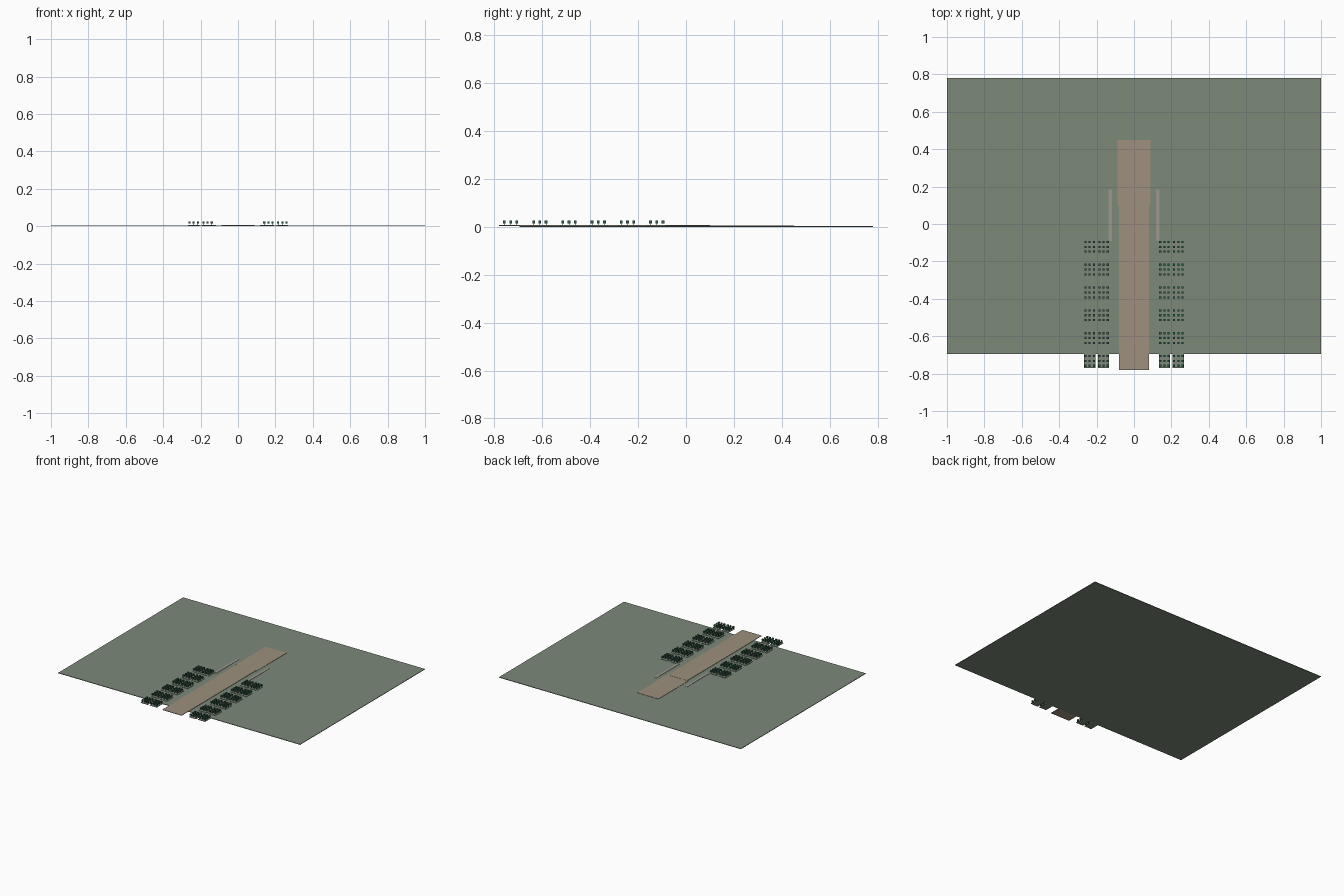
import bpy, bmesh

if "Cube" in bpy.data.objects:
    bpy.data.objects.remove(bpy.data.objects["Cube"])

def material(name, rgb):
    m = bpy.data.materials.new(name)
    m.diffuse_color = (*rgb, 1)
    m.use_nodes = True
    m.node_tree.nodes["Principled BSDF"].inputs["Base Color"].default_value = m.diffuse_color
    return m

GRASS = material("grass", (0.20, 0.25, 0.19))
PAVING = material("paving", (0.34, 0.28, 0.21))
EDGING = material("edging", (0.33, 0.31, 0.28))
LEAF = material("leaf", (0.03, 0.12, 0.07))

def add_box(bm, x0, x1, y0, y1, z0, z1):
    v = bmesh.ops.create_cube(bm, size=1)["verts"]
    bmesh.ops.scale(bm, verts=v, vec=(x1 - x0, y1 - y0, z1 - z0))
    bmesh.ops.translate(bm, verts=v, vec=((x0 + x1) / 2, (y0 + y1) / 2, (z0 + z1) / 2))

def boxes(name, mat, items):
    bm = bmesh.new()
    for b in items:
        add_box(bm, *b)
    me = bpy.data.meshes.new(name)
    bm.to_mesh(me)
    bm.free()
    me.materials.append(mat)
    ob = bpy.data.objects.new(name, me)
    bpy.context.collection.objects.link(ob)
    return ob

# Lawn slab and central walk, slightly wider at the far end
boxes("lawn", GRASS, [(-1, 1, -0.695, 0.78, 0, 0.004)])
boxes("walk", PAVING, [(-0.08, 0.08, -0.78, 0.10, 0.004, 0.007)])
boxes("far_walk", PAVING, [(-0.087, 0.087, 0.10, 0.45, 0.004, 0.006)])

# Narrow kerbs beside the walk
boxes("kerbs", EDGING, [(s * 0.126 - 0.009, s * 0.126 + 0.009, -0.09, 0.185, 0.004, 0.006)
                        for s in (-1, 1)])

# Planting beds in two columns per side, each with a 3 x 3 grid of shrubs
beds, shrubs, stems = [], [], []
for cx in (-0.237, -0.163, 0.163, 0.237):
    for row in range(6):
        cy = -0.122 - 0.122 * row
        beds.append((cx - 0.03, cx + 0.03, cy - 0.038, cy + 0.038, 0.004, 0.0065))
        for i in (-1, 0, 1):
            for j in (-1, 0, 1):
                x, y = cx + i * 0.0225, cy + j * 0.026
                shrubs.append((x - 0.0055, x + 0.0055, y - 0.0055, y + 0.0055, 0.014, 0.026))
                stems.append((x - 0.001, x + 0.001, y - 0.001, y + 0.001, 0.006, 0.014))
boxes("planting_beds", GRASS, beds)
boxes("shrubs", LEAF, shrubs)
boxes("shrub_stems", LEAF, stems)
